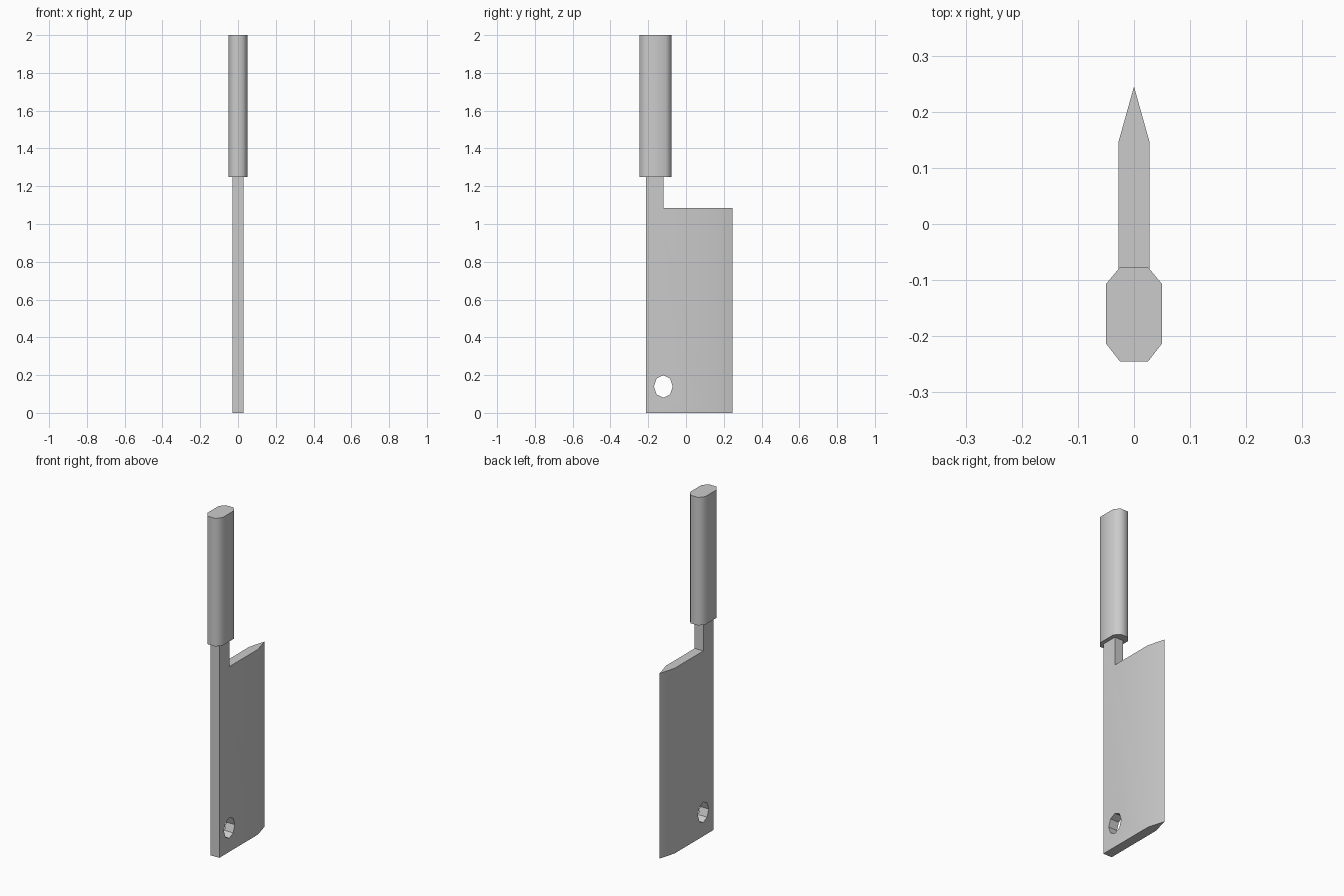
import bpy, bmesh, math
from mathutils import Vector

if "Cube" in bpy.data.objects:
    bpy.data.objects.remove(bpy.data.objects["Cube"])


def prism(name, points, sweep):
    """Closed solid from a planar outline swept along a vector."""
    bm = bmesh.new()
    sweep = Vector(sweep)
    low = [bm.verts.new(p) for p in points]
    high = [bm.verts.new(Vector(p) + sweep) for p in points]
    bm.faces.new(low)
    bm.faces.new(high)
    n = len(points)
    for i in range(n):
        j = (i + 1) % n
        bm.faces.new((low[i], low[j], high[j], high[i]))
    bmesh.ops.recalc_face_normals(bm, faces=bm.faces)
    mesh = bpy.data.meshes.new(name)
    bm.to_mesh(mesh)
    bm.free()
    obj = bpy.data.objects.new(name, mesh)
    bpy.context.collection.objects.link(obj)
    return obj


def smooth(obj, degrees):
    bpy.ops.object.select_all(action='DESELECT')
    obj.select_set(True)
    bpy.context.view_layer.objects.active = obj
    bpy.ops.object.shade_smooth_by_angle(angle=math.radians(degrees))


# Blade with its narrow tang
T, EDGE, BEVEL = 0.028, 0.245, 0.145
outline = [(-0.213, 0), (EDGE, 0), (EDGE, 1.085),
           (-0.12, 1.085), (-0.12, 1.25), (-0.213, 1.25)]
blade = prism("blade", [(-T, y, z) for y, z in outline], (2 * T, 0, 0))

# Cutting edge: split where the taper begins, then pinch the front shut
bm = bmesh.new()
bm.from_mesh(blade.data)
bmesh.ops.bisect_plane(bm, geom=bm.verts[:] + bm.edges[:] + bm.faces[:],
                       plane_co=(0, BEVEL, 0), plane_no=(0, 1, 0))
for v in bm.verts:
    if v.co.y > EDGE - 0.01:
        v.co.x = 0
bmesh.ops.remove_doubles(bm, verts=bm.verts, dist=0.0005)
bmesh.ops.recalc_face_normals(bm, faces=bm.faces)
bm.to_mesh(blade.data)
bm.free()

# Hanging hole, eight sided
ring = [(-0.2, -0.12 + 0.05 * math.cos(i * math.pi / 4),
         0.14 + 0.06 * math.sin(i * math.pi / 4)) for i in range(8)]
cutter = prism("hole_cutter", ring, (0.4, 0, 0))
cutter.hide_render = True
mod = blade.modifiers.new("hole", 'BOOLEAN')
mod.operation = 'DIFFERENCE'
mod.solver = 'EXACT'
mod.object = cutter
bpy.context.view_layer.objects.active = blade
bpy.ops.object.modifier_apply(modifier=mod.name)
bpy.data.objects.remove(cutter)
smooth(blade, 30)

# Handle with chamfered corners
section = [(0.025, -0.245), (0.05, -0.213), (0.05, -0.107), (0.025, -0.077)]
section += [(-x, y) for x, y in reversed(section)]
handle = prism("handle", [(x, y, 1.25) for x, y in section], (0, 0, 0.75))
smooth(handle, 60)
